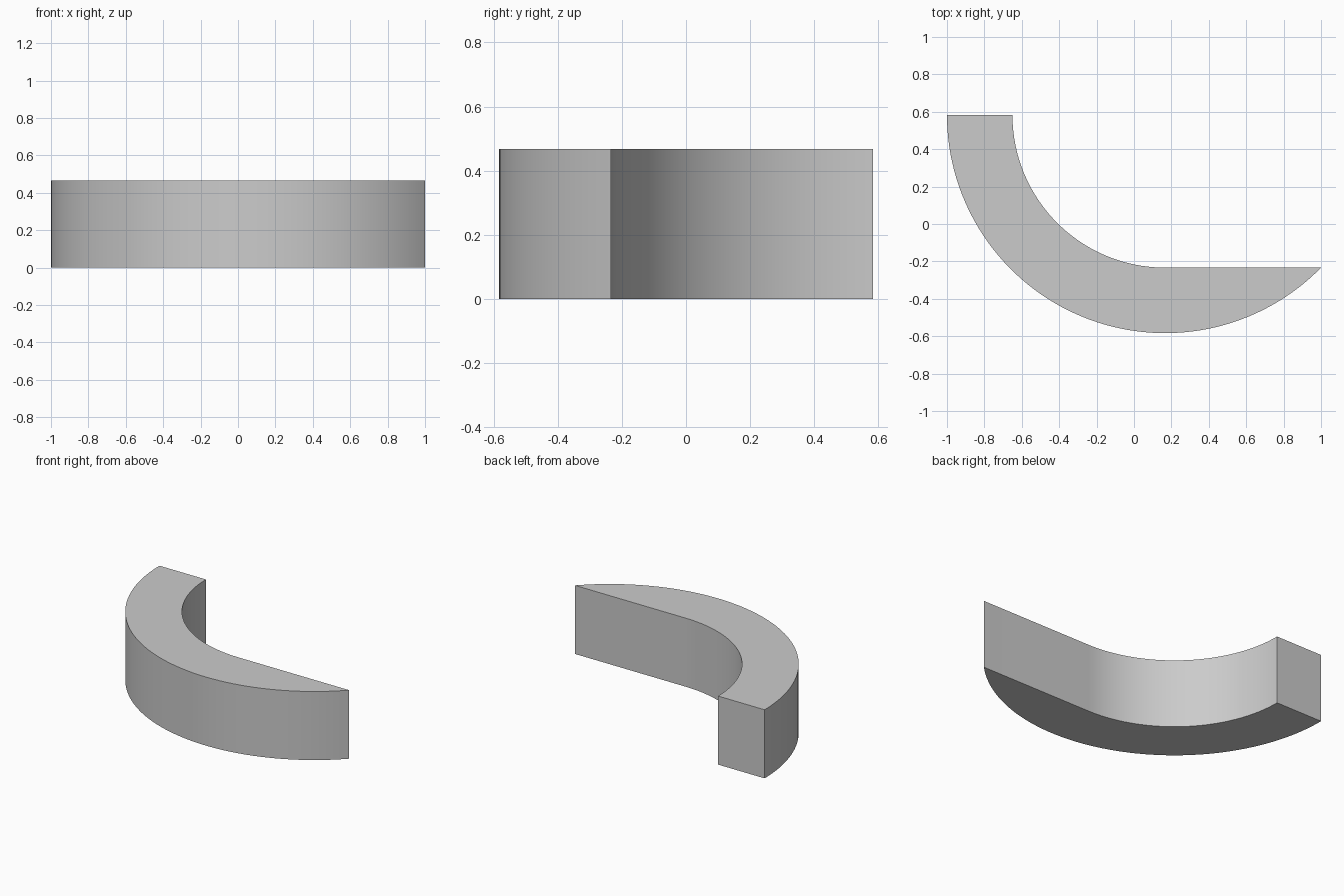
import bpy, bmesh
from math import pi, acos, sin, cos, radians

if "Cube" in bpy.data.objects:
    bpy.data.objects.remove(bpy.data.objects["Cube"])

# Proportions: the inner arc and the height follow from the outer radius
INNER_RATIO = 0.7
OUTER = 2 / (1 + (1 - INNER_RATIO ** 2) ** 0.5)
INNER = OUTER * INNER_RATIO
HEIGHT = OUTER * 0.4
CX, CY = OUTER - 1, OUTER / 2


def arc(radius, start, end, steps):
    """Points along an arc around the shared centre."""
    angles = [start + (end - start) * i / steps for i in range(steps + 1)]
    return [(CX + radius * cos(a), CY + radius * sin(a), 0) for a in angles]


# Grey material
grey = bpy.data.materials.new("light grey")
grey.use_nodes = True
colour = (0.6, 0.6, 0.6, 1)
grey.diffuse_color = colour
grey.node_tree.nodes["Principled BSDF"].inputs["Base Color"].default_value = colour

# Outline: outer arc to the pointed tip, straight edge back to the inner arc
tip_angle = 1.5 * pi + acos(INNER_RATIO)
outline = arc(OUTER, pi, tip_angle, 64) + arc(INNER, 1.5 * pi, pi, 40)

# Extrude the outline into a solid block
bm = bmesh.new()
base = bm.faces.new([bm.verts.new(p) for p in outline])
top = bmesh.ops.extrude_face_region(bm, geom=[base], use_keep_orig=True)
raised = [g for g in top["geom"] if isinstance(g, bmesh.types.BMVert)]
bmesh.ops.translate(bm, verts=raised, vec=(0, 0, HEIGHT))
bmesh.ops.recalc_face_normals(bm, faces=bm.faces)
mesh = bpy.data.meshes.new("curved_block")
bm.to_mesh(mesh)
bm.free()
mesh.materials.append(grey)

block = bpy.data.objects.new("curved_block", mesh)
bpy.context.collection.objects.link(block)

# Smooth curved walls, sharp rims
bpy.ops.object.select_all(action="DESELECT")
block.select_set(True)
bpy.context.view_layer.objects.active = block
bpy.ops.object.shade_smooth_by_angle(angle=radians(30))
